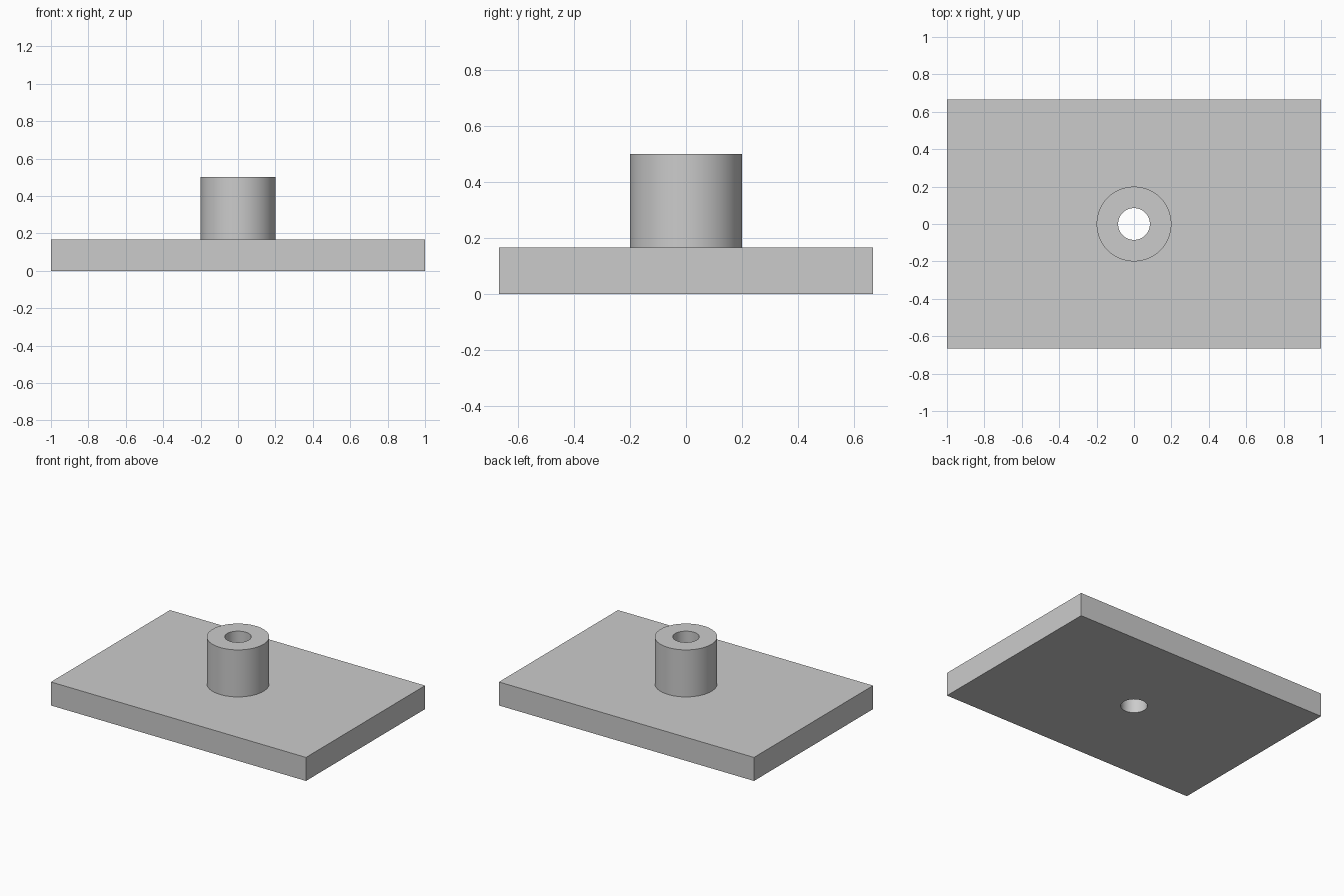
import bpy
from math import radians

default_cube = bpy.data.objects.get("Cube")
if default_cube:
    bpy.data.objects.remove(default_cube, do_unlink=True)

LENGTH, WIDTH, THICKNESS = 2.0, 1.3333, 0.1667
HEIGHT, BOSS_RADIUS, BORE_RADIUS = 0.5, 0.2, 0.085

grey = bpy.data.materials.new("plain grey")
grey.use_nodes = True
colour = (0.6, 0.6, 0.6, 1)
grey.diffuse_color = colour
grey.node_tree.nodes["Principled BSDF"].inputs["Base Color"].default_value = colour


def cylinder(name, radius, bottom, top):
    bpy.ops.mesh.primitive_cylinder_add(
        vertices=96, radius=radius, depth=top - bottom,
        location=(0, 0, (bottom + top) / 2))
    obj = bpy.context.object
    obj.name = name
    obj.data.materials.append(grey)
    return obj


def combine(target, tool, operation):
    """Apply a boolean and drop the tool object."""
    mod = target.modifiers.new(operation.lower(), "BOOLEAN")
    mod.operation, mod.object, mod.solver = operation, tool, "EXACT"
    bpy.ops.object.select_all(action="DESELECT")
    target.select_set(True)
    bpy.context.view_layer.objects.active = target
    bpy.ops.object.modifier_apply(modifier=mod.name)
    bpy.data.objects.remove(tool, do_unlink=True)


# Rectangular base plate
bpy.ops.mesh.primitive_cube_add(size=1, location=(0, 0, THICKNESS / 2))
plate = bpy.context.object
plate.name = "base_plate_with_boss"
plate.scale = (LENGTH, WIDTH, THICKNESS)
bpy.ops.object.transform_apply(location=True, rotation=False, scale=True)
plate.data.materials.append(grey)

# Round boss joined to the plate, then a bore through both
combine(plate, cylinder("boss", BOSS_RADIUS, THICKNESS / 2, HEIGHT), "UNION")
combine(plate, cylinder("bore_cutter", BORE_RADIUS, -0.1, HEIGHT + 0.1), "DIFFERENCE")

bpy.ops.object.shade_smooth_by_angle(angle=radians(30))
